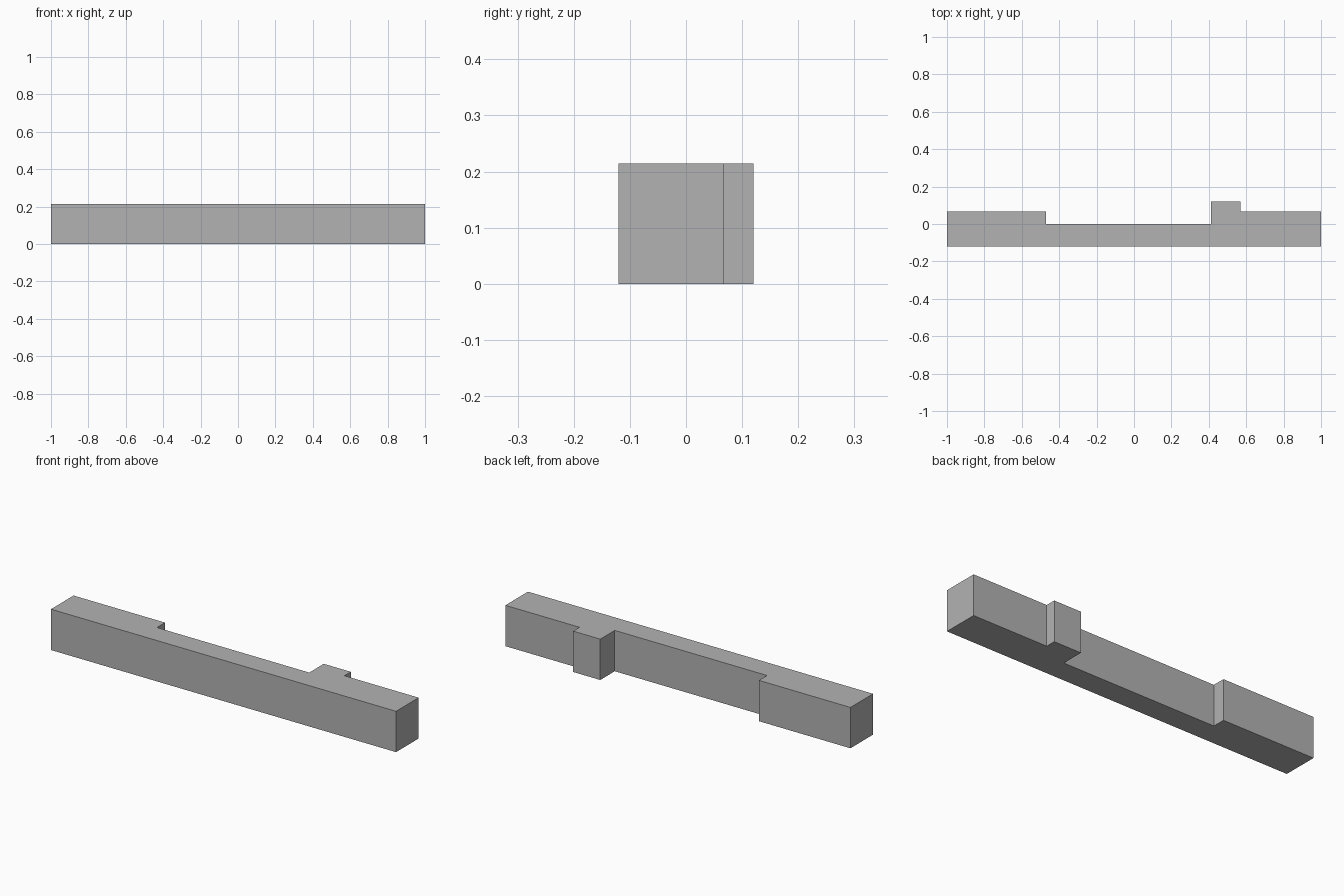
import bpy, bmesh

if "Cube" in bpy.data.objects:
    bpy.data.objects.remove(bpy.data.objects["Cube"])

HEIGHT = 0.214

# Plan outline of the notched beam, counter-clockwise
outline = [(-1, -0.12), (1, -0.12), (1, 0.067), (0.57, 0.067), (0.57, 0.12),
           (0.413, 0.12), (0.413, 0.0), (-0.47, 0.0), (-0.47, 0.067), (-1, 0.067)]

grey = bpy.data.materials.new("grey")
grey.diffuse_color = (0.45, 0.45, 0.45, 1)
grey.use_nodes = True
grey.node_tree.nodes["Principled BSDF"].inputs["Base Color"].default_value = grey.diffuse_color

# Extrude the outline straight up
bm = bmesh.new()
base = bm.faces.new([bm.verts.new((x, y, 0)) for x, y in outline])
result = bmesh.ops.extrude_face_region(bm, geom=[base], use_keep_orig=True)
top = [v for v in result["geom"] if isinstance(v, bmesh.types.BMVert)]
bmesh.ops.translate(bm, verts=top, vec=(0, 0, HEIGHT))
bmesh.ops.recalc_face_normals(bm, faces=bm.faces)

mesh = bpy.data.meshes.new("notched_beam")
bm.to_mesh(mesh)
bm.free()
mesh.materials.append(grey)
beam = bpy.data.objects.new("notched_beam", mesh)
bpy.context.collection.objects.link(beam)
